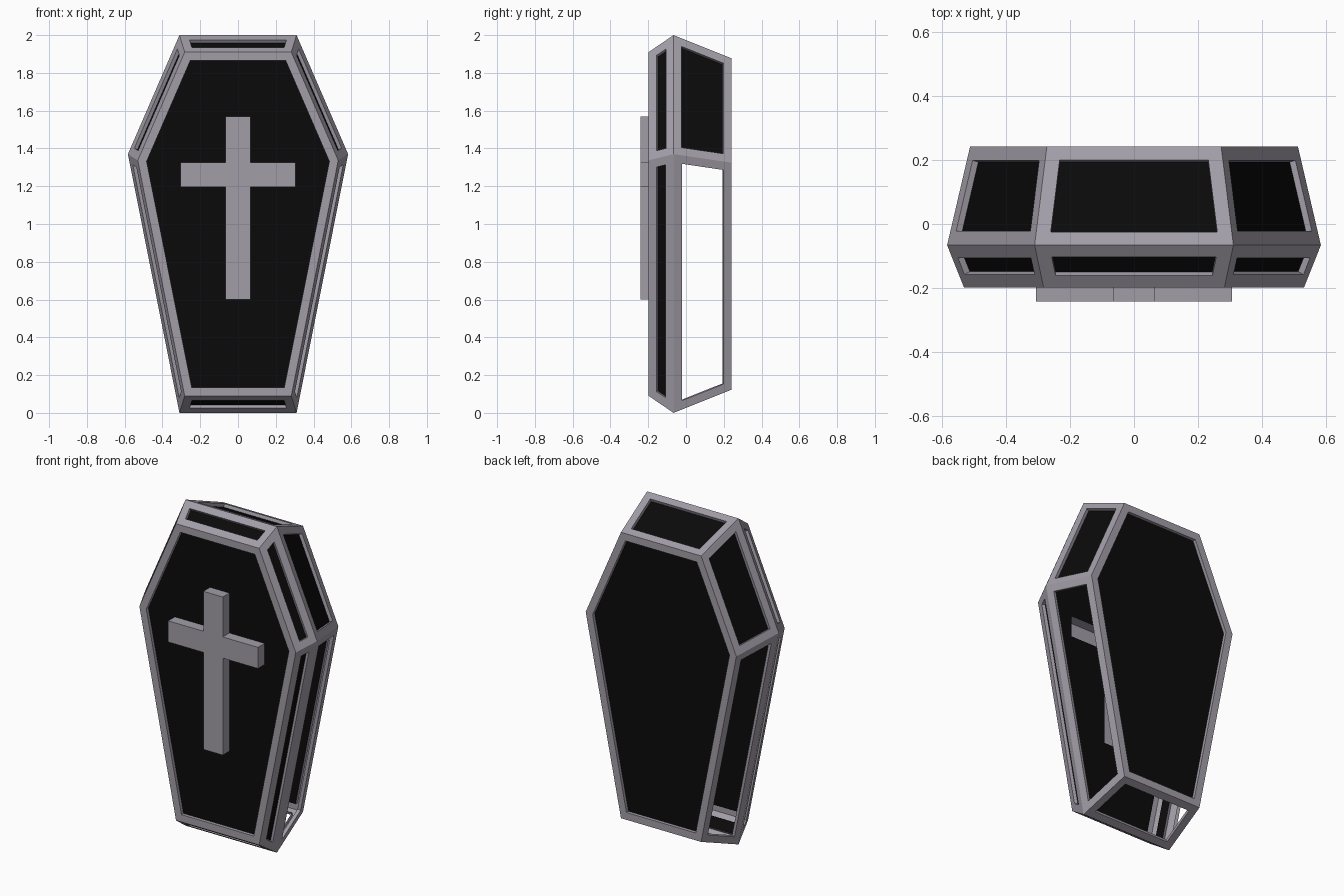
import bpy, bmesh
from mathutils import Vector

if "Cube" in bpy.data.objects:
    bpy.data.objects.remove(bpy.data.objects["Cube"])

BORDER, RECESS = 0.045, 0.02
FRONT_Y, MID_Y, BACK_Y, CROSS_Y = -0.198, -0.066, 0.242, -0.242


def material(name, rgb):
    m = bpy.data.materials.new(name)
    m.diffuse_color = (*rgb, 1)
    m.use_nodes = True
    m.node_tree.nodes["Principled BSDF"].inputs["Base Color"].default_value = m.diffuse_color
    return m


stone = material("pale grey trim", (0.36, 0.34, 0.39))
black = material("black panel", (0.003, 0.003, 0.003))


def make_object(name, bm, mats):
    me = bpy.data.meshes.new(name)
    bm.to_mesh(me)
    bm.free()
    for m in mats:
        me.materials.append(m)
    ob = bpy.data.objects.new(name, me)
    bpy.context.collection.objects.link(ob)
    return ob


# Outlines in the x-z plane
half = [(0.31, 0.0), (0.583, 1.37), (0.31, 2.0)]
hexagon = half + [(-x, z) for x, z in reversed(half)]
half_cross = [(0.066, 0.60), (0.066, 1.195), (0.305, 1.195),
              (0.305, 1.325), (0.066, 1.325), (0.066, 1.57)]
cross = half_cross + [(-x, z) for x, z in reversed(half_cross)]

# Coffin shell: three scaled hexagon rings
bm = bmesh.new()
rings = []
for y, s in ((FRONT_Y, 0.91), (MID_Y, 1.0), (BACK_Y, 0.877)):
    rings.append([bm.verts.new((x * s, y, 1 + (z - 1) * s)) for x, z in hexagon])
bm.faces.new(rings[0])
bm.faces.new(rings[2])
for a, b in zip(rings, rings[1:]):
    for i in range(6):
        j = (i + 1) % 6
        bm.faces.new((a[i], a[j], b[j], b[i]))
bmesh.ops.recalc_face_normals(bm, faces=bm.faces[:])

# Frame border, then recessed black panel in every face
panels = bm.faces[:]
bmesh.ops.inset_individual(bm, faces=panels, thickness=BORDER, use_even_offset=True)
bmesh.ops.inset_individual(bm, faces=panels, thickness=0, depth=-RECESS)
for f in panels:
    f.material_index = 1

# Open panels: both lower sides and the base behind the middle ring
bm.normal_update()
openings = [f for f in panels if f.calc_center_median().y > 0
            and f.normal.y < 0.9 and f.normal.z < 0.1]
front = min(panels, key=lambda f: f.normal.y)
rim = list(front.edges)
bmesh.ops.delete(bm, geom=openings + [front], context='FACES_ONLY')

# Front panel refilled around a cross-shaped hole
panel_y = FRONT_Y + RECESS
vs = [bm.verts.new((x, panel_y, z)) for x, z in cross]
edges = [bm.edges.new((vs[i], vs[(i + 1) % 12])) for i in range(12)]
fill = bmesh.ops.triangle_fill(bm, edges=rim + edges, use_dissolve=False,
                               use_beauty=True, normal=Vector((0, -1, 0)))
for f in fill["geom"]:
    if isinstance(f, bmesh.types.BMFace):
        f.material_index = 1
        if f.normal.y > 0:
            f.normal_flip()
make_object("coffin_body", bm, (stone, black))

# Raised hollow cross
bm = bmesh.new()
back = [bm.verts.new((x, panel_y, z)) for x, z in cross]
face = [bm.verts.new((x, CROSS_Y, z)) for x, z in cross]
bm.faces.new(face)
for i in range(12):
    j = (i + 1) % 12
    bm.faces.new((face[j], face[i], back[i], back[j]))
bmesh.ops.recalc_face_normals(bm, faces=bm.faces[:])
bm.normal_update()
if min(bm.faces, key=lambda f: -f.calc_area()).normal.y > 0:
    bmesh.ops.reverse_faces(bm, faces=bm.faces[:])
make_object("cross", bm, (stone,))
